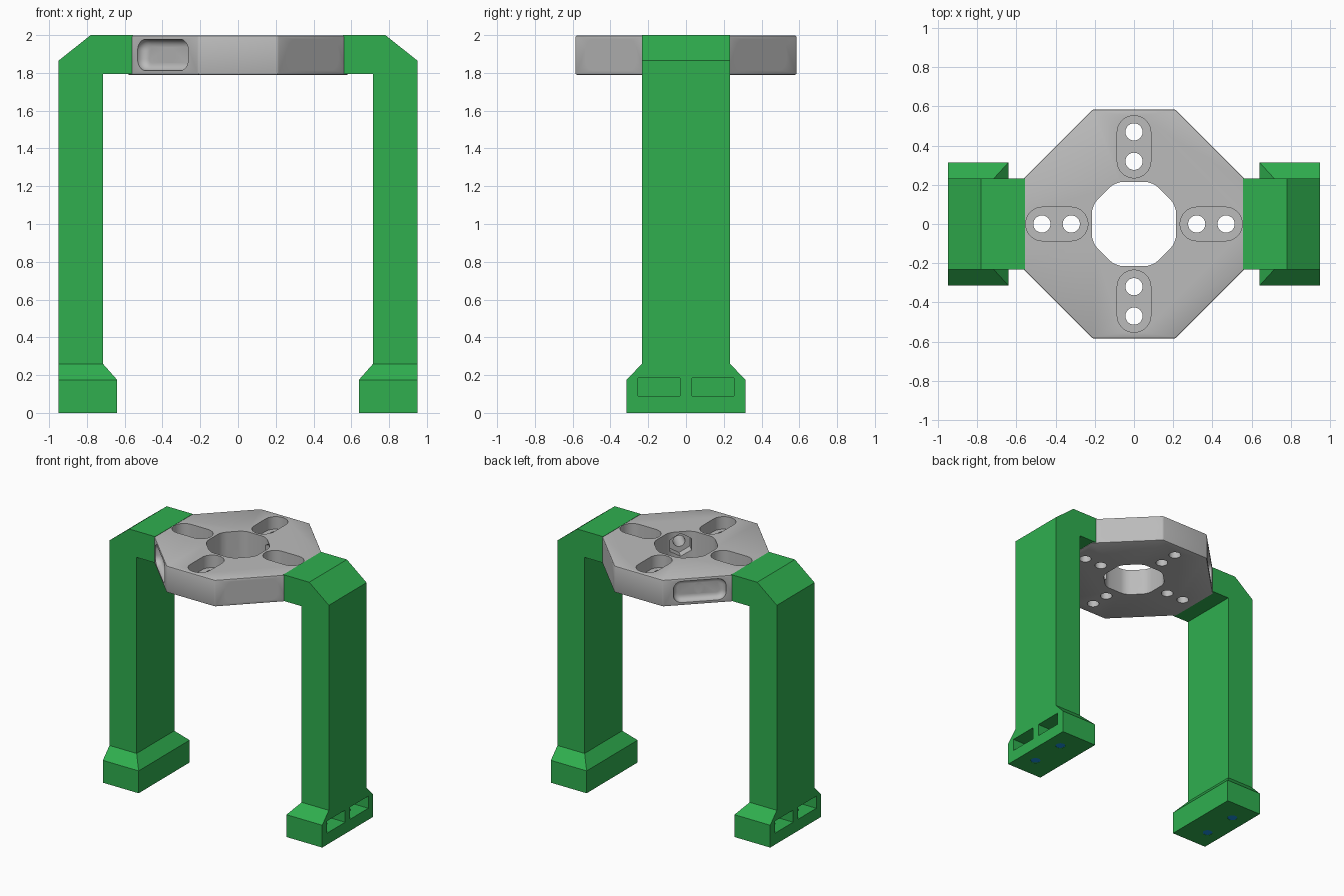
import bpy, bmesh, math
from mathutils import Matrix, Vector

if "Cube" in bpy.data.objects:
    bpy.data.objects.remove(bpy.data.objects["Cube"])


def material(name, rgb):
    m = bpy.data.materials.new(name)
    m.diffuse_color = (*rgb, 1)
    m.use_nodes = True
    m.node_tree.nodes["Principled BSDF"].inputs["Base Color"].default_value = m.diffuse_color
    return m


GREEN = material("green", (0.029, 0.43, 0.078))
GREY = material("grey", (0.50, 0.50, 0.50))
BLUE = material("blue", (0.01, 0.28, 0.75))


def prism_bm(points, lo, hi):
    """Extrude a 2D outline along local z."""
    bm = bmesh.new()
    face = bm.faces.new([bm.verts.new((x, y, lo)) for x, y in points])
    ext = bmesh.ops.extrude_face_region(bm, geom=[face])
    verts = [v for v in ext["geom"] if isinstance(v, bmesh.types.BMVert)]
    bmesh.ops.translate(bm, verts=verts, vec=(0, 0, hi - lo))
    bmesh.ops.recalc_face_normals(bm, faces=bm.faces)
    return bm


def make(name, bm, mat=None, matrix=None):
    if matrix:
        bm.transform(matrix)
    bmesh.ops.recalc_face_normals(bm, faces=bm.faces)
    me = bpy.data.meshes.new(name)
    bm.to_mesh(me)
    bm.free()
    ob = bpy.data.objects.new(name, me)
    bpy.context.collection.objects.link(ob)
    if mat:
        me.materials.append(mat)
    return ob


def activate(ob):
    bpy.ops.object.select_all(action='DESELECT')
    ob.select_set(True)
    bpy.context.view_layer.objects.active = ob


def cut(target, bm, matrix=None):
    cutter = make("cutter", bm, matrix=matrix)
    cutter.hide_render = True
    mod = target.modifiers.new("cut", 'BOOLEAN')
    mod.operation, mod.solver, mod.object = 'DIFFERENCE', 'EXACT', cutter
    activate(target)
    bpy.ops.object.modifier_apply(modifier=mod.name)
    bpy.data.objects.remove(cutter)


def ngon(n, r, cx=0, cy=0, start=0):
    return [(cx + r * math.cos(start + math.tau * i / n),
             cy + r * math.sin(start + math.tau * i / n)) for i in range(n)]


def rounded_rect(hx, hy, r, steps=6):
    pts = []
    for k, (sx, sy) in enumerate([(1, 1), (-1, 1), (-1, -1), (1, -1)]):
        for i in range(steps + 1):
            a = math.pi / 2 * (k + i / steps)
            p = (sx * (hx - r) + r * math.cos(a), sy * (hy - r) + r * math.sin(a))
            if not pts or math.dist(p, pts[-1]) > 1e-5:
                pts.append(p)
    return pts if math.dist(pts[0], pts[-1]) > 1e-5 else pts[:-1]


def octagon(half, c):
    return [(half, -c), (half, c), (c, half), (-c, half),
            (-half, c), (-half, -c), (-c, -half), (c, -half)]


def radial(angle, z):
    """Frame with local z pointing outward and local y up."""
    c, s = math.cos(angle), math.sin(angle)
    return Matrix(((-s, 0, c, 0), (c, 0, s, 0), (0, 1, 0, z), (0, 0, 0, 1)))


# Hub plate with softened edges
Z0, Z1, ZM = 1.79, 1.998, 1.895
bm = prism_bm(octagon(0.585, 0.21), Z0, Z1)
bmesh.ops.bevel(bm, geom=bm.edges[:], offset=0.008, segments=2, profile=0.5, affect='EDGES')
hub = make("hub_plate", bm, GREY)

# Central opening with rounded corners
bm = prism_bm(octagon(0.215, 0.095), 1.6, 2.2)
uprights = [e for e in bm.edges if abs(e.verts[0].co.z - e.verts[1].co.z) > 0.1]
bmesh.ops.bevel(bm, geom=uprights, offset=0.04, segments=4, profile=0.5, affect='EDGES')
cut(hub, bm)

for k in range(4):
    # Slot with two through holes on each main axis
    turn = Matrix.Rotation(k * math.pi / 2, 4, 'Z')
    slot = rounded_rect(0.159, 0.086, 0.086, 8)
    cut(hub, prism_bm([(x + 0.394, y) for x, y in slot], 1.90, 2.2), turn)
    for r in (0.32, 0.47):
        cut(hub, prism_bm(ngon(24, 0.044, r), 1.6, 1.95), turn)
    # Filleted pocket, bolt hole and hexagonal nut recess on each diagonal
    frame = radial(math.pi / 4 + k * math.pi / 2, ZM)
    bm = prism_bm(rounded_rect(0.19, 0.083, 0.06), 0.515, 0.7)
    floor = [e for e in bm.edges if all(v.co.z < 0.52 for v in e.verts)]
    bmesh.ops.bevel(bm, geom=floor, offset=0.04, segments=5, profile=0.5, affect='EDGES')
    cut(hub, bm, frame)
    cut(hub, prism_bm(ngon(24, 0.043), 0.12, 0.56), frame)
    cut(hub, prism_bm(ngon(6, 0.09, start=math.pi / 6), 0.12, 0.285), frame)

activate(hub)
bpy.ops.object.shade_smooth_by_angle(angle=math.radians(32))


def mirrored(ob):
    ob.modifiers.new("mirror", 'MIRROR').use_axis[0] = True


# Bent leg: side profile extruded across its width
profile = [(0.95, 0.26), (0.95, 1.865), (0.78, 2.0), (0.555, 2.0),
           (0.555, 1.795), (0.715, 1.795), (0.715, 0.26)]
to_side = Matrix(((1, 0, 0, 0), (0, 0, -1, 0), (0, 1, 0, 0), (0, 0, 0, 1)))
leg = make("leg", prism_bm(profile, -0.233, 0.233), GREEN, to_side)
mirrored(leg)

# Foot block tapering up into the leg
bm = bmesh.new()
for x, y, z in [(0.64, 0.315, 0), (0.64, 0.315, 0.175), (0.715, 0.233, 0.26)]:
    for sy in (-1, 1):
        bm.verts.new((x, sy * y, z))
        bm.verts.new((0.95, sy * y, z))
bmesh.ops.convex_hull(bm, input=bm.verts[:])
bmesh.ops.dissolve_limit(bm, angle_limit=0.01, verts=bm.verts[:], edges=bm.edges[:])
foot = make("foot", bm, GREEN)

# Outer pockets, bolt holes below them and blue plugs
for sy in (-1, 1):
    y = sy * 0.143
    box = [(0.75, y - 0.112), (1.05, y - 0.112), (1.05, y + 0.112), (0.75, y + 0.112)]
    cut(foot, prism_bm(box, 0.09, 0.185))
    cut(foot, prism_bm(ngon(20, 0.036, 0.83, y), -0.1, 0.12))
    plug = make("foot_plug", prism_bm(ngon(20, 0.0355, 0.83, y), 0.001, 0.02), BLUE)
    mirrored(plug)
mirrored(foot)
